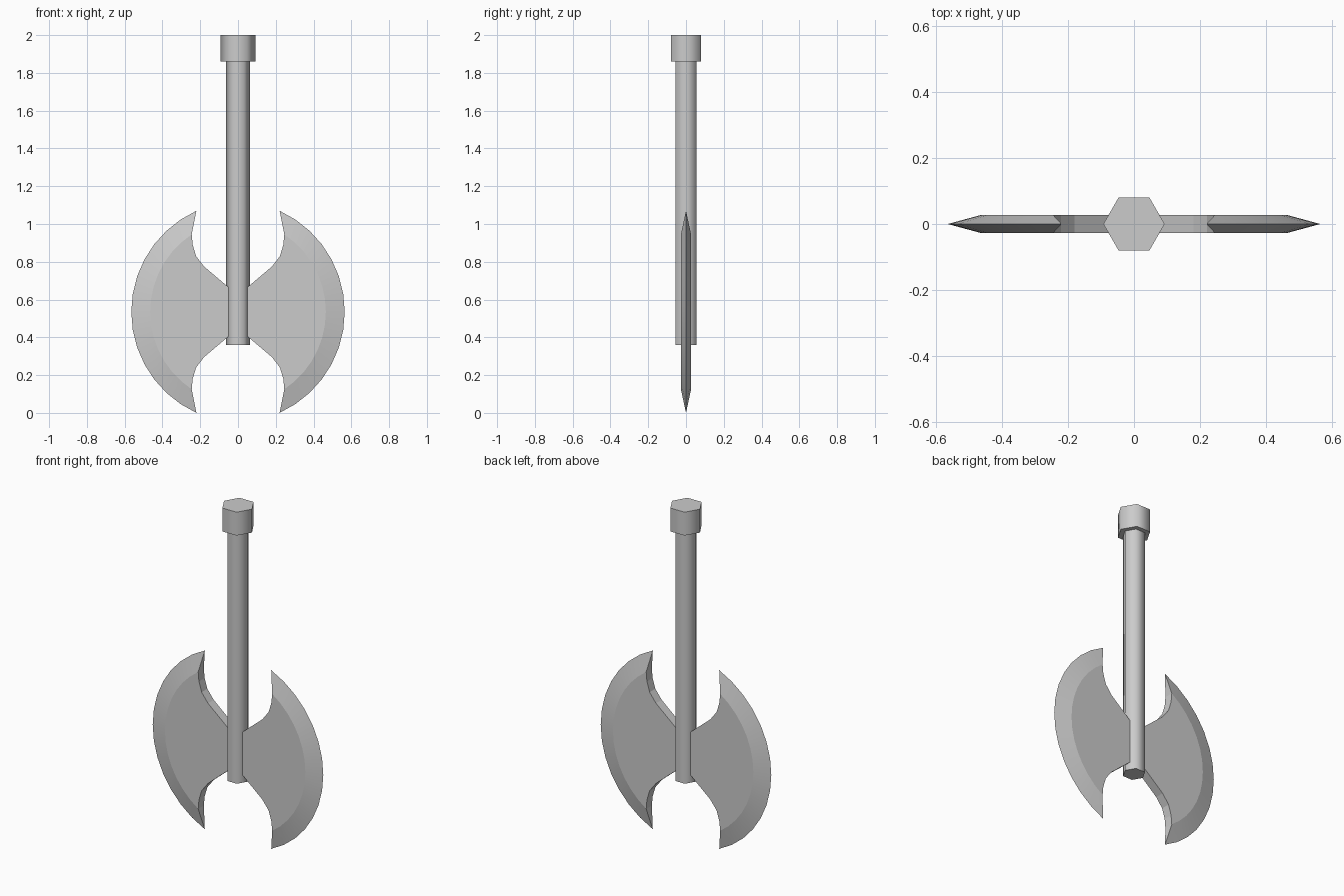
import bpy
import bmesh
import math

cube = bpy.data.objects.get("Cube")
if cube:
    bpy.data.objects.remove(cube, do_unlink=True)

# Single plain metal colour
GREY = (0.6, 0.6, 0.6, 1.0)
metal = bpy.data.materials.new("grey metal")
metal.diffuse_color = GREY
metal.use_nodes = True
for node in metal.node_tree.nodes:
    if node.type == "BSDF_PRINCIPLED":
        node.inputs["Base Color"].default_value = GREY


def finish(name, bm, sharp_angle):
    """Turn a bmesh into a smooth shaded object with sharp edges kept."""
    bmesh.ops.recalc_face_normals(bm, faces=bm.faces)
    mesh = bpy.data.meshes.new(name)
    bm.to_mesh(mesh)
    bm.free()
    obj = bpy.data.objects.new(name, mesh)
    bpy.context.collection.objects.link(obj)
    mesh.materials.append(metal)
    bpy.ops.object.select_all(action="DESELECT")
    obj.select_set(True)
    bpy.context.view_layer.objects.active = obj
    bpy.ops.object.shade_smooth_by_angle(angle=math.radians(sharp_angle))
    return obj


def hex_prism(name, radius, bottom, top):
    """Six-sided rod with corners on the x axis."""
    bm = bmesh.new()
    ring = [bm.verts.new((radius * math.cos(i * math.pi / 3),
                          radius * math.sin(i * math.pi / 3), bottom))
            for i in range(6)]
    base = bm.faces.new(ring)
    moved = bmesh.ops.extrude_face_region(bm, geom=[base], use_keep_orig=True)
    verts = [g for g in moved["geom"] if isinstance(g, bmesh.types.BMVert)]
    bmesh.ops.translate(bm, verts=verts, vec=(0, 0, top - bottom))
    return finish(name, bm, 70)


MID = 0.535          # height of the blade centre line
HALF_THICK = 0.027
STEPS = 14


def arc(tip_x, half_height, belly_x):
    """Points of a circular arc from the upper tip to the lower tip."""
    sag = belly_x - tip_x
    radius = (half_height ** 2 + sag ** 2) / (2 * sag)
    sweep = math.asin(half_height / radius)
    return [(belly_x - radius + radius * math.cos(a), MID + radius * math.sin(a))
            for a in (sweep * (1 - 2 * i / STEPS) for i in range(STEPS + 1))]


def blade(name, side):
    bm = bmesh.new()
    edge_line = arc(0.22, 0.535, 0.565)
    bevel_line = arc(0.245, 0.41, 0.465)
    # Concave neck, as offsets from the centre line, mirrored top to bottom
    neck = [(0.05, 0.13), (0.18, 0.24), (0.222, 0.295), (0.24, 0.355)]
    inner = [(x, MID - h) for x, h in reversed(neck)] + [(x, MID + h) for x, h in neck]

    cutting = [bm.verts.new((side * x, 0, z)) for x, z in edge_line]
    outlines = []
    for y in (-HALF_THICK, HALF_THICK):
        outline = [bm.verts.new((side * x, y, z)) for x, z in bevel_line + inner]
        bm.faces.new(outline)                       # flat cheek
        for i in range(STEPS):                      # ground bevel
            bm.faces.new((outline[i], outline[i + 1], cutting[i + 1], cutting[i]))
            bm.edges.get((outline[i], outline[i + 1])).smooth = False
        outlines.append(outline)

    # Wall around the neck, closed by a triangle at each tip
    front, back = outlines
    loop = list(range(STEPS, len(front))) + [0]
    for a, b in zip(loop, loop[1:]):
        bm.faces.new((front[a], front[b], back[b], back[a]))
    for i in (0, STEPS):
        bm.faces.new((front[i], back[i], cutting[i]))

    obj = finish(name, bm, 35)
    # Keep the crease between cheek and bevel crisp
    for e in obj.data.edges:
        ys = [abs(obj.data.vertices[v].co.y) for v in e.vertices]
        outer = [v % len(obj.data.vertices) for v in e.vertices]
        if min(ys) > HALF_THICK / 2 and len(outer) == 2:
            e.use_edge_sharp = True
    return obj


# Shaft, end cap and the two mirrored blades
hex_prism("shaft", 0.063, 0.36, 1.87)
hex_prism("end_cap", 0.093, 1.86, 2.0)
blade("left_blade", 1)
blade("right_blade", -1)
